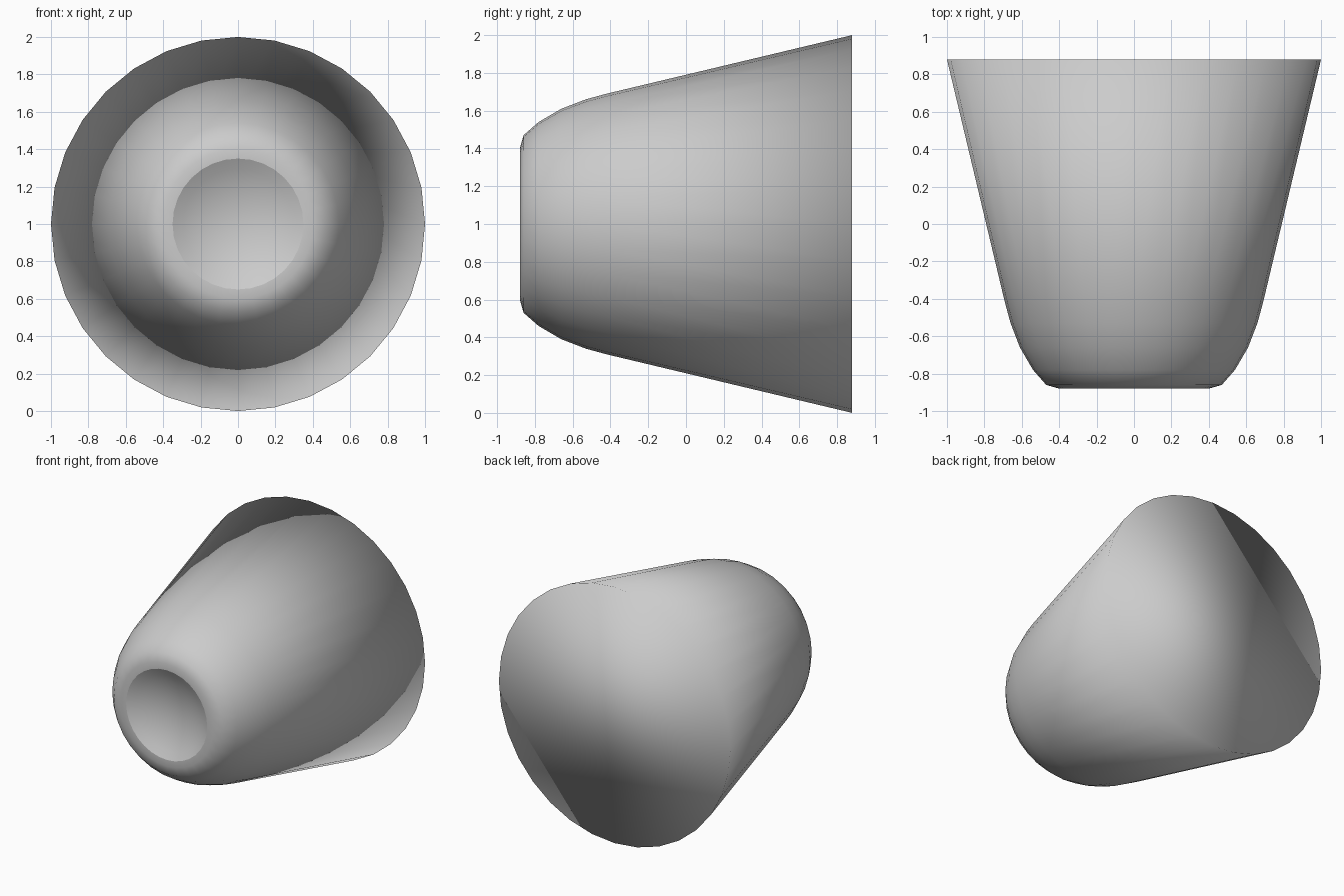
import bpy, bmesh, math

if "Cube" in bpy.data.objects:
    bpy.data.objects.remove(bpy.data.objects["Cube"])

SIDES = 32
gray = bpy.data.materials.new("light_gray")
gray.diffuse_color = (0.6, 0.6, 0.6, 1)
gray.use_nodes = True
gray.node_tree.nodes["Principled BSDF"].inputs["Base Color"].default_value = gray.diffuse_color


def lathe(name, profile, close_back=False, tip=None):
    """Spin (radius, y) points, ordered back to front, around the y axis at height 1."""
    bm = bmesh.new()
    rings = []
    for r, y in profile:
        angles = [2 * math.pi * i / SIDES for i in range(SIDES)]
        rings.append([bm.verts.new((r * math.cos(a), y, 1 + r * math.sin(a))) for a in angles])
    for a, b in zip(rings, rings[1:]):
        for i in range(SIDES):
            j = (i + 1) % SIDES
            bm.faces.new((a[i], a[j], b[j], b[i]))
    if close_back:
        bm.faces.new(rings[0][::-1])
    if tip is not None:
        centre = bm.verts.new((0, tip, 1))
        for i in range(SIDES):
            bm.faces.new((rings[-1][i], rings[-1][(i + 1) % SIDES], centre))
    for f in bm.faces:
        f.smooth = True
    mesh = bpy.data.meshes.new(name)
    bm.to_mesh(mesh)
    bm.free()
    mesh.materials.append(gray)
    obj = bpy.data.objects.new(name, mesh)
    bpy.context.collection.objects.link(obj)
    return obj


# tapered housing: wide closed back, narrow rounded nose in front
lathe("housing", [(1.0, 0.88), (0.69, -0.42), (0.66, -0.53), (0.61, -0.66),
                  (0.54, -0.78), (0.47, -0.86), (0.40, -0.88), (0.35, -0.88)], close_back=True)

# shallow concave dish in the nose, an arc of a sphere
R, edge = 0.70, math.asin(0.35 / 0.70)
dish = []
for k in range(6, 0, -1):
    t = edge * k / 6
    dish.append((R * math.sin(t), -0.88 + R * (math.cos(t) - math.cos(edge))))
lathe("front_dish", dish, tip=-0.88 + R * (1 - math.cos(edge)))
